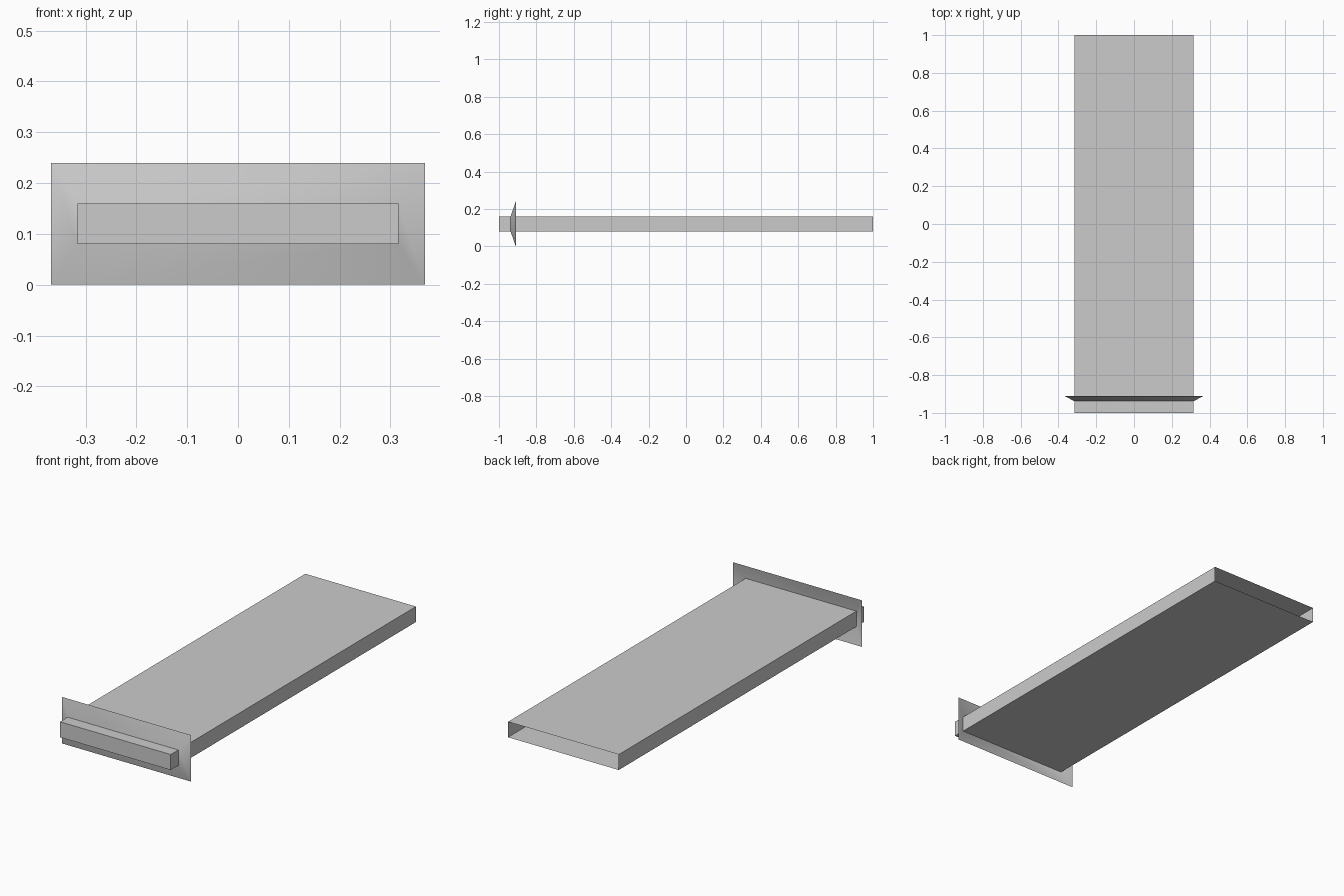
import bpy
import bmesh

if "Cube" in bpy.data.objects:
    bpy.data.objects.remove(bpy.data.objects["Cube"], do_unlink=True)

MID_Z = 0.12

grey = bpy.data.materials.new("plain grey")
grey.use_nodes = True
GREY = (0.6, 0.6, 0.6, 1)
grey.diffuse_color = GREY
grey.node_tree.nodes["Principled BSDF"].inputs["Base Color"].default_value = GREY


def sleeve(name, front, back, cap_front=False, smooth=False):
    """Join two rectangular rings, each given as (half width, half height, y)."""
    bm = bmesh.new()
    rings = []
    for w, h, y in (front, back):
        corners = ((-w, -h), (w, -h), (w, h), (-w, h))
        rings.append([bm.verts.new((x, y, MID_Z + z)) for x, z in corners])
    a, b = rings
    for i in range(4):
        j = (i + 1) % 4
        bm.faces.new((a[j], a[i], b[i], b[j]))
    if cap_front:
        bm.faces.new(a)
    for face in bm.faces:
        face.smooth = smooth
    mesh = bpy.data.meshes.new(name)
    bm.to_mesh(mesh)
    bm.free()
    mesh.materials.append(grey)
    obj = bpy.data.objects.new(name, mesh)
    bpy.context.collection.objects.link(obj)
    return obj


# Long flat channel, closed at the front and open at the back
sleeve("channel", (0.316, 0.04, -1), (0.316, 0.04, 1), cap_front=True)

# Thin flared collar around the channel near the front
sleeve("flared_collar", (0.316, 0.04, -0.938), (0.368, 0.12, -0.91), smooth=True)
